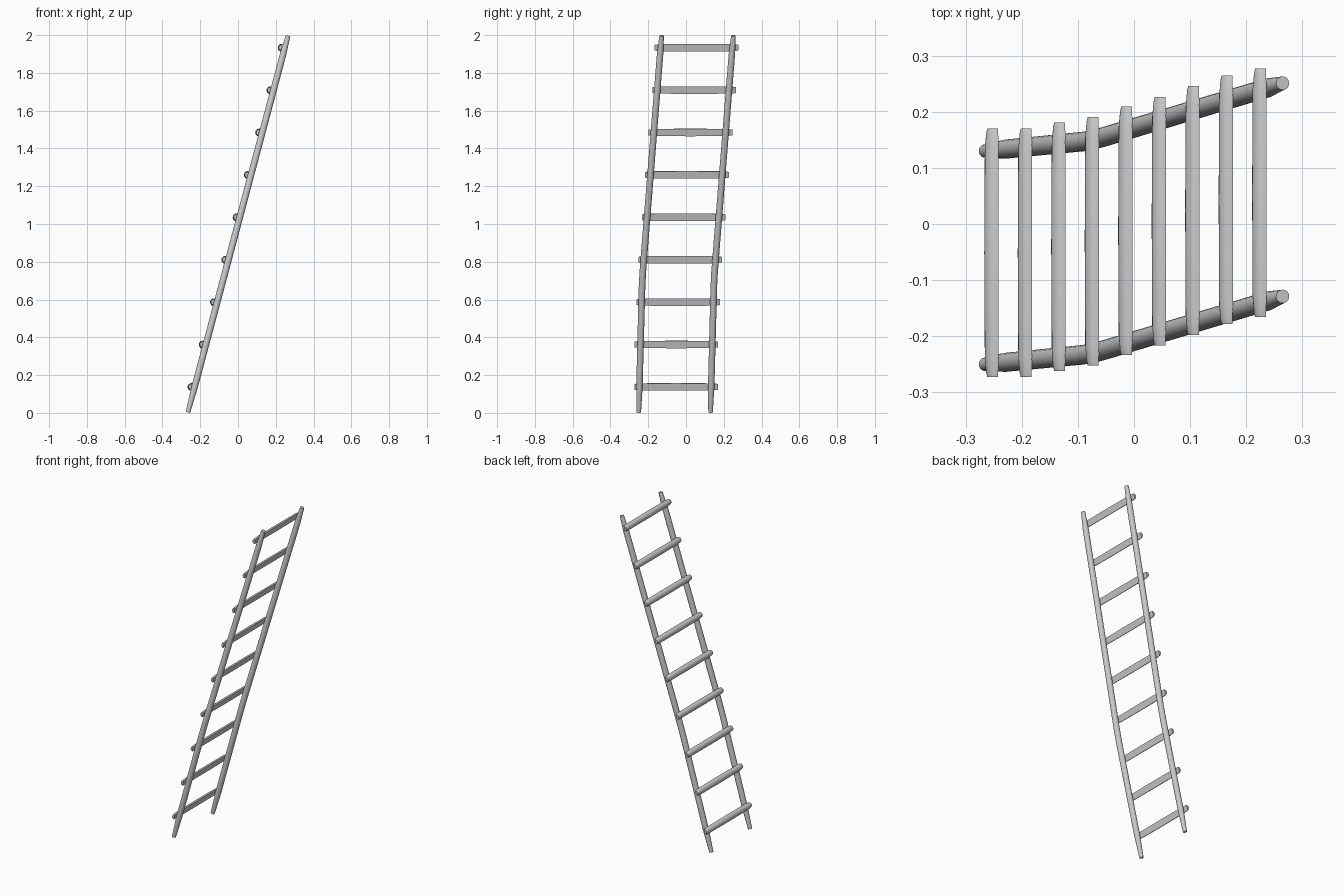
import bpy, math
from mathutils import Vector

if "Cube" in bpy.data.objects:
    bpy.data.objects.remove(bpy.data.objects["Cube"])

TILT = math.atan2(0.53, 1.994)                            # lean of the ladder in the xz plane
OUT = Vector((-math.cos(TILT), 0, math.sin(TILT)))        # normal of the climbing side
ALONG = Vector((math.sin(TILT), 0, math.cos(TILT)))       # along the rails
SIDE = Vector((0, 1, 0))


def loft(name, stations, u, v, profile):
    """Skin a closed profile along (point, radius) stations and cap the ends."""
    n = len(profile)
    verts = [p + r * (a * u + b * v) for p, r in stations for a, b in profile]
    faces = [(k * n + i, k * n + (i + 1) % n, (k + 1) * n + (i + 1) % n, (k + 1) * n + i)
             for k in range(len(stations) - 1) for i in range(n)]
    last = (len(stations) - 1) * n
    faces += [tuple(reversed(range(n))), tuple(range(last, last + n))]
    mesh = bpy.data.meshes.new(name)
    mesh.from_pydata(verts, [], faces)
    obj = bpy.data.objects.new(name, mesh)
    bpy.context.collection.objects.link(obj)
    bpy.ops.object.select_all(action='DESELECT')
    obj.select_set(True)
    bpy.context.view_layer.objects.active = obj
    bpy.ops.object.mode_set(mode='EDIT')
    bpy.ops.mesh.select_all(action='SELECT')
    bpy.ops.mesh.normals_make_consistent(inside=False)
    bpy.ops.object.mode_set(mode='OBJECT')
    bpy.ops.object.shade_smooth_by_angle(angle=math.radians(35))
    return obj


def rail_x(z):
    return (z - 1.0) * math.tan(TILT)


circle = [(math.cos(a), math.sin(a)) for a in (2 * math.pi * i / 20 for i in range(20))]
half_round = [(math.sin(a), math.cos(a)) for a in (math.pi * i / 12 for i in range(13))]

# Side rails: round poles with a slight bend and tapered ends
for name, offset in (("left_rail", -0.19), ("right_rail", 0.19)):
    path = [(0.003, -0.060, 0.012), (0.14, -0.0565, 0.017), (0.66, -0.043, 0.0175),
            (0.74, -0.039, 0.0175), (0.82, -0.033, 0.0175), (1.9, 0.053, 0.017),
            (1.997, 0.061, 0.012)]
    loft(name, [(Vector((rail_x(z), y + offset, z)), r) for z, y, r in path],
         OUT, SIDE, circle)

# Rungs: half-round logs with the flat side against the rails
centres = [-0.0515, -0.0515, -0.0405, -0.0305, -0.012, 0.005, 0.024, 0.0435, 0.0555]
for i, yc in enumerate(centres):
    z = 0.133 + i * 0.2245
    base = Vector((rail_x(z), yc, z)) + OUT * 0.0165
    half = 0.2215
    sections = [(-half, 0.015), (-half + 0.008, 0.017), (-half + 0.035, 0.0195), (0, 0.0205),
                (half - 0.035, 0.0195), (half - 0.008, 0.017), (half, 0.015)]
    loft(f"rung_{i + 1}", [(base + SIDE * d, r) for d, r in sections],
         OUT, ALONG, half_round)
